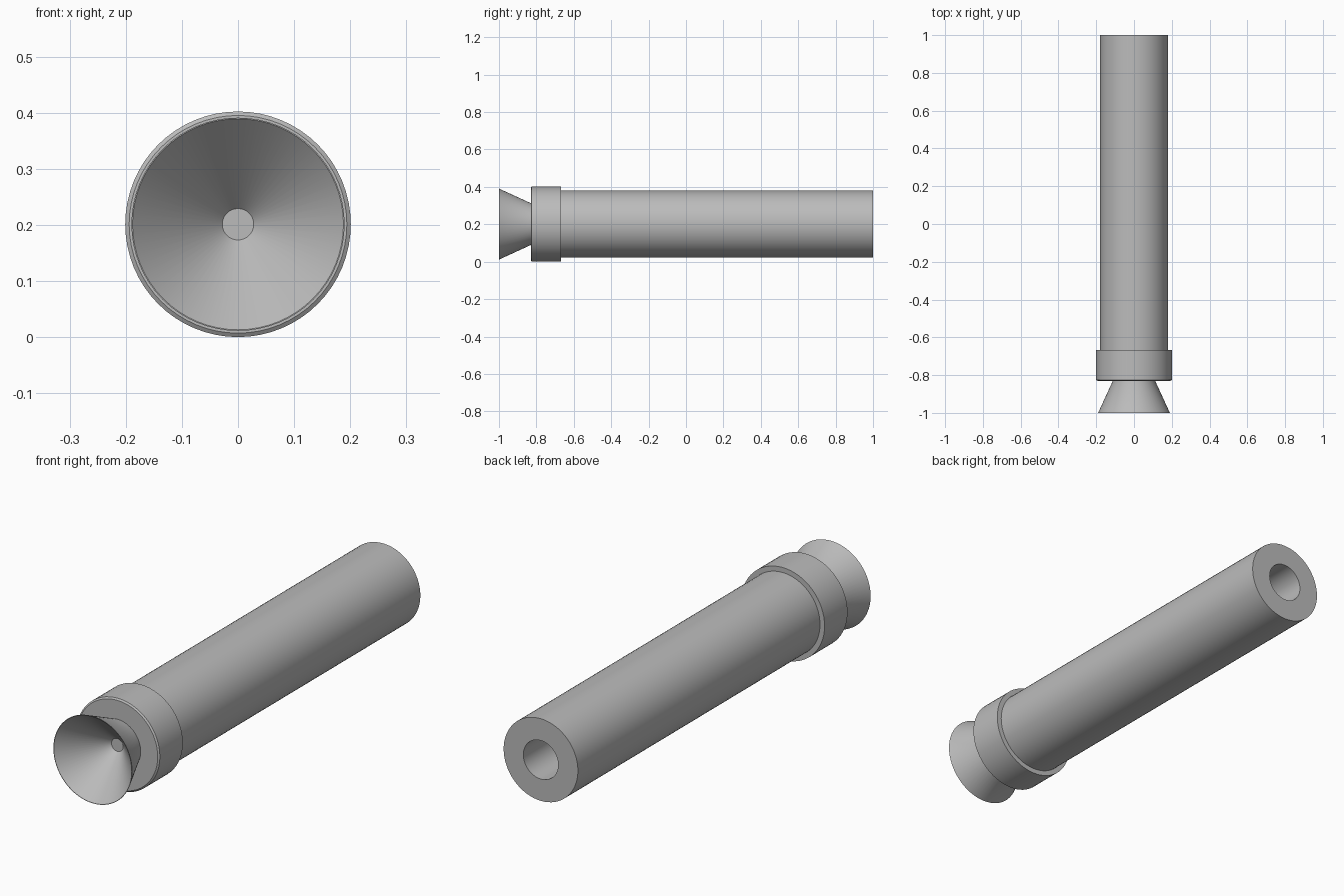
import bpy, bmesh
from math import cos, sin, tau, radians

if "Cube" in bpy.data.objects:
    bpy.data.objects.remove(bpy.data.objects["Cube"], do_unlink=True)

SEGMENTS = 64
AXIS_Z = 0.201

# One plain grey for the whole model
grey = bpy.data.materials.new("plain_grey")
grey.use_nodes = True
colour = (0.5, 0.5, 0.5, 1)
grey.diffuse_color = colour
grey.node_tree.nodes["Principled BSDF"].inputs["Base Color"].default_value = colour


def turn(name, profile, closed=False):
    """Spin a (radius, y) profile around the long axis."""
    bm = bmesh.new()
    rings = []
    for r, y in profile:
        if r == 0:
            rings.append([bm.verts.new((0, y, 0))] * SEGMENTS)
        else:
            rings.append([bm.verts.new((r * cos(tau * i / SEGMENTS), y,
                                        r * sin(tau * i / SEGMENTS)))
                          for i in range(SEGMENTS)])
    pairs = list(zip(rings, rings[1:]))
    if closed:
        pairs.append((rings[-1], rings[0]))
    for a, b in pairs:
        for i in range(SEGMENTS):
            j = (i + 1) % SEGMENTS
            corners = list(dict.fromkeys((a[i], a[j], b[j], b[i])))
            bm.faces.new(corners)
    bmesh.ops.recalc_face_normals(bm, faces=bm.faces)
    mesh = bpy.data.meshes.new(name)
    bm.to_mesh(mesh)
    bm.free()
    mesh.materials.append(grey)
    obj = bpy.data.objects.new(name, mesh)
    obj.location.z = AXIS_Z
    bpy.context.collection.objects.link(obj)
    bpy.ops.object.select_all(action="DESELECT")
    obj.select_set(True)
    bpy.context.view_layer.objects.active = obj
    bpy.ops.object.shade_smooth_by_angle(angle=radians(25))
    return obj


# Long barrel with a bore open at the back
turn("barrel", [(0, -0.82), (0.179, -0.82), (0.179, 1),
                (0.084, 1), (0.084, -0.8), (0, -0.8)])

# Wider collar with a small front chamfer
turn("collar", [(0.1, -0.83), (0.194, -0.83), (0.201, -0.825), (0.201, -0.667),
                (0.17, -0.667), (0.17, -0.815), (0.1, -0.815)], closed=True)

# Flared mouth: hollow cone ending in a small flat disc
turn("flared_mouth", [(0, -0.831), (0.028, -0.831), (0.188, -1), (0.19, -1),
                      (0.112, -0.83), (0.112, -0.815), (0, -0.815)])
